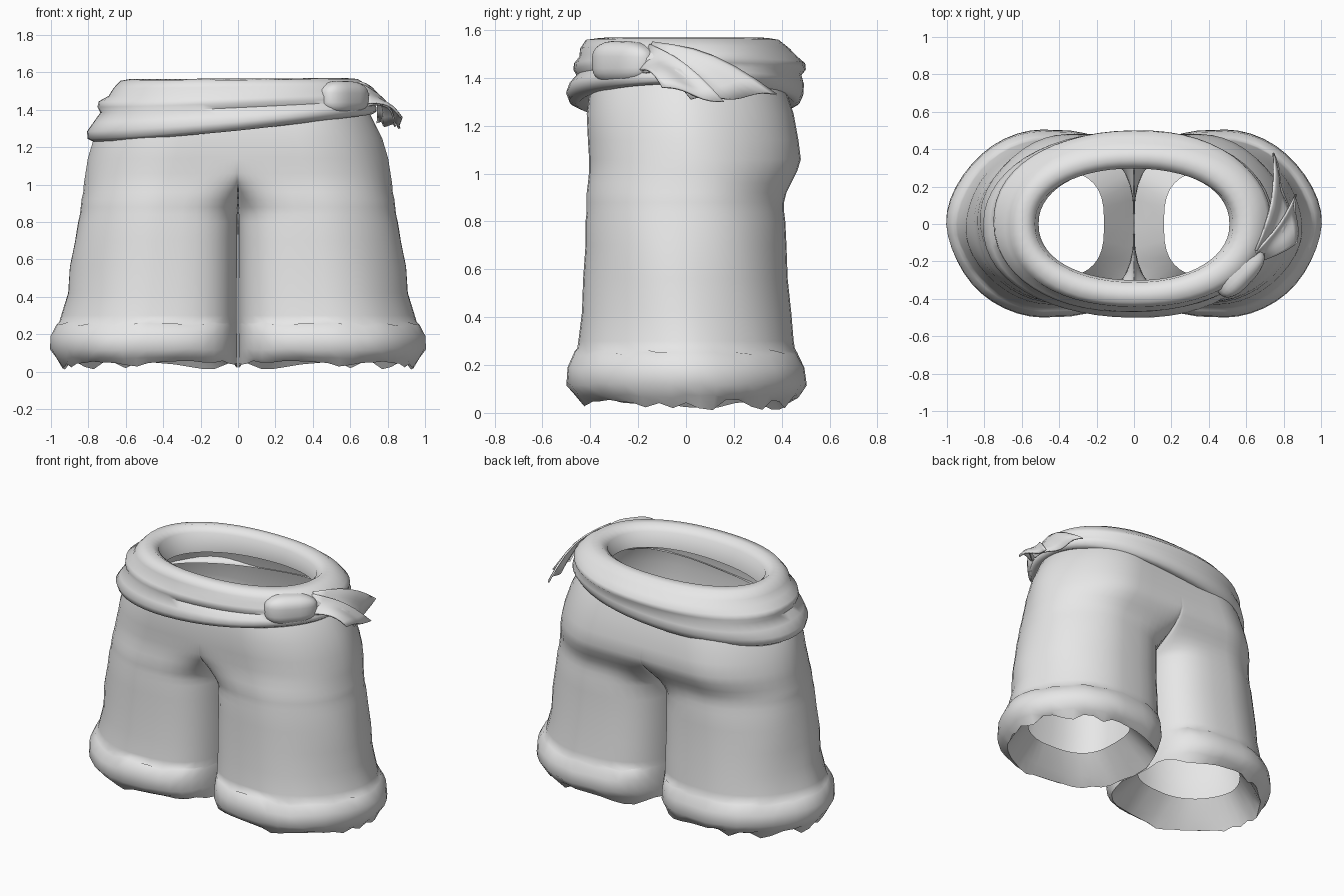
import bpy
import bmesh
import math
import random
from mathutils import Vector, Matrix

random.seed(4)
cube = bpy.data.objects.get("Cube")
if cube:
    bpy.data.objects.remove(cube, do_unlink=True)

cloth = bpy.data.materials.new("grey_cloth")
cloth.use_nodes = True
cloth.diffuse_color = (0.8, 0.8, 0.8, 1)
cloth.node_tree.nodes["Principled BSDF"].inputs["Base Color"].default_value = (0.8, 0.8, 0.8, 1)


def spow(v, e):
    return math.copysign(abs(v) ** e, v)


def finish(name, bm, angle=50):
    mesh = bpy.data.meshes.new(name)
    bm.to_mesh(mesh)
    bm.free()
    ob = bpy.data.objects.new(name, mesh)
    bpy.context.collection.objects.link(ob)
    mesh.materials.append(cloth)
    bpy.ops.object.select_all(action='DESELECT')
    ob.select_set(True)
    bpy.context.view_layer.objects.active = ob
    bpy.ops.object.shade_smooth_by_angle(angle=math.radians(angle))
    return ob


def loft(rows, closed=False):
    """Skin a list of equally long point rows."""
    bm = bmesh.new()
    vs = [[bm.verts.new(p) for p in row] for row in rows]
    n = len(rows[0])
    for a, b in zip(vs, vs[1:]):
        for j in range(n if closed else n - 1):
            k = (j + 1) % n
            bm.faces.new((a[j], b[j], b[k], a[k]))
    return bm


def half_section(z, rx, front, back, cx, kf, kb, shrink=1.0, jit=0.0):
    """Outline of one half: the centre ends close up into a leg as kf, kb reach 0."""
    x0 = 0.002 if z < 0.79 else 0.0
    inner, outer, m, n = 0.68, 1.06, 9, 22
    pts = []

    def inside(i, depth, k):
        b = math.pi / 2 * i / m
        return (x0 + (cx - x0) * (1 - spow(math.cos(b), inner)),
                depth * (k + (1 - k) * spow(math.sin(b), inner)))

    for i in range(m):
        pts.append(inside(i, -front, kf))
    for i in range(n + 1):
        a = math.pi * (i / n - 0.5)
        ry = front if a < 0 else back
        wave = 1 + 0.012 * math.sin(5 * a + 6 * z) * math.cos(a)
        pts.append((cx + (rx - cx) * spow(max(math.cos(a), 0), outer) * wave,
                    ry * spow(math.sin(a), outer)))
    for i in reversed(range(m)):
        pts.append(inside(i, back, kb))
    row = [Vector((cx + (x - cx) * shrink, y * shrink, z + random.uniform(-jit, jit)))
           for x, y in pts]
    row[-1].z = row[0].z
    return row


# Shorts: z, half width, front depth, back depth, leg centre, front and back closing
shape = [
    (1.50, .60, .36, .36, .22, 1, 1),
    (1.40, .69, .395, .40, .28, 1, 1),
    (1.25, .765, .415, .45, .31, 1, 1),
    (1.14, .80, .41, .47, .34, 1, 1),
    (1.06, .815, .405, .48, .36, 1, 1),
    (1.01, .825, .405, .465, .38, .90, .98),
    (.96, .83, .41, .44, .40, .66, .90),
    (.92, .84, .415, .42, .41, .42, .77),
    (.88, .845, .415, .41, .425, .18, .55),
    (.84, .85, .415, .41, .43, 0, .25),
    (.80, .86, .42, .415, .435, 0, 0),
    (.70, .875, .42, .42, .44, 0, 0),
    (.56, .90, .43, .425, .45, 0, 0),
    (.42, .905, .435, .44, .46, 0, 0),
    (.30, .94, .45, .45, .47, 0, 0),
]
rows = [half_section(*s) for s in shape]

# Turned cuff with a ragged upper lip and hem, then the lining folded up inside
rows.append(half_section(.26, .95, .455, .455, .475, 0, 0, jit=.01))
rows.append(half_section(.25, .965, .465, .465, .48, 0, 0, jit=.01))
rows.append(half_section(.19, .998, .495, .495, .49, 0, 0, jit=.006))
rows.append(half_section(.12, 1.0, .50, .505, .49, 0, 0, jit=.006))
rows.append(half_section(.07, .97, .465, .47, .485, 0, 0, jit=.008))
rows.append(half_section(.035, .94, .43, .43, .48, 0, 0, jit=.024))
rows.append(half_section(.10, .95, .43, .43, .49, 0, 0, shrink=.88, jit=.006))
rows.append(half_section(.21, .95, .43, .43, .495, 0, 0, shrink=.68))

bm = loft(rows)
bmesh.ops.remove_doubles(bm, verts=bm.verts[:], dist=0.0005)
shorts = finish("shorts", bm, 60)
mirror = shorts.modifiers.new("Mirror", 'MIRROR')
mirror.use_clip = True
mirror.merge_threshold = 0.001

# Waist sash: right and left half width, front and back depth, right and left height
folds = [
    (.51, .51, .30, .30, 1.40, 1.44),
    (.53, .53, .31, .295, 1.53, 1.535),
    (.575, .575, .36, .34, 1.565, 1.57),
    (.63, .64, .42, .39, 1.555, 1.565),
    (.67, .69, .445, .435, 1.515, 1.535),
    (.69, .71, .445, .465, 1.475, 1.51),
    (.74, .73, .465, .495, 1.445, 1.485),
    (.75, .73, .47, .50, 1.415, 1.465),
    (.74, .725, .46, .485, 1.385, 1.45),
    (.775, .735, .49, .495, 1.335, 1.43),
    (.805, .74, .50, .49, 1.285, 1.41),
    (.80, .735, .485, .475, 1.245, 1.39),
    (.775, .715, .45, .45, 1.23, 1.375),
    (.70, .65, .38, .38, 1.26, 1.40),
]


def sash_row(index, right, left, front, back, z_right, z_left):
    row = []
    for i in range(56):
        a = math.tau * i / 56
        c, s = spow(math.cos(a), .92), spow(math.sin(a), .92)
        t = ((c + 1) / 2) ** 1.3
        ripple = 1 + .006 * math.sin(4 * a + index * 1.3)
        row.append(((left if c > 0 else right) * c * (ripple if index > 3 else 1),
                    (back if s > 0 else front) * s * ripple,
                    z_right + (z_left - z_right) * t))
    return row


sash = finish("waist_sash", loft([sash_row(i, *f) for i, f in enumerate(folds)], True), 60)

# Knot: a rounded block, slightly pinched at its outer end
bm = bmesh.new()
bmesh.ops.create_cube(bm, size=1)
bmesh.ops.bevel(bm, geom=bm.edges[:], offset=.36, segments=5, profile=.5, affect='EDGES')
for v in bm.verts:
    pinch = 1 - .25 * max(v.co.x, 0)
    v.co = Vector((v.co.x * .32, v.co.y * .18 * pinch, v.co.z * .18 * pinch))
bmesh.ops.transform(bm, matrix=Matrix.Translation((.56, -.25, 1.465))
                    @ Matrix.Rotation(math.radians(45), 4, 'Z'), verts=bm.verts[:])
finish("sash_knot", bm, 60)


# Loose sash ends: pleated fans spreading from the knot
def fan(name, start, end, bulge, pleats):
    s0, s1, e0, e1 = (Vector(p) for p in start + end)
    out = Vector((.6, 0, .8))
    cols, steps = 13, 7
    grid = []
    for i in range(steps):
        t = i / (steps - 1)
        row = []
        for j in range(cols):
            u = j / (cols - 1)
            p = s0.lerp(s1, u).lerp(e0.lerp(e1, u), t)
            p += out * (bulge * math.sin(math.pi * t) + .012 * t * math.sin(math.tau * pleats * u))
            row.append(p)
        grid.append(row)
    ob = finish(name, loft(grid), 40)
    solid = ob.modifiers.new("Thickness", 'SOLIDIFY')
    solid.thickness = .01
    solid.offset = 0


fan("sash_end_back", [(.69, -.18, 1.42), (.65, -.14, 1.55)],
    [(.84, .02, 1.31), (.745, .38, 1.33)], .06, 1.5)
fan("sash_end_front", [(.67, -.20, 1.43), (.65, -.15, 1.54)],
    [(.87, -.10, 1.36), (.865, .16, 1.30)], .04, 1)
